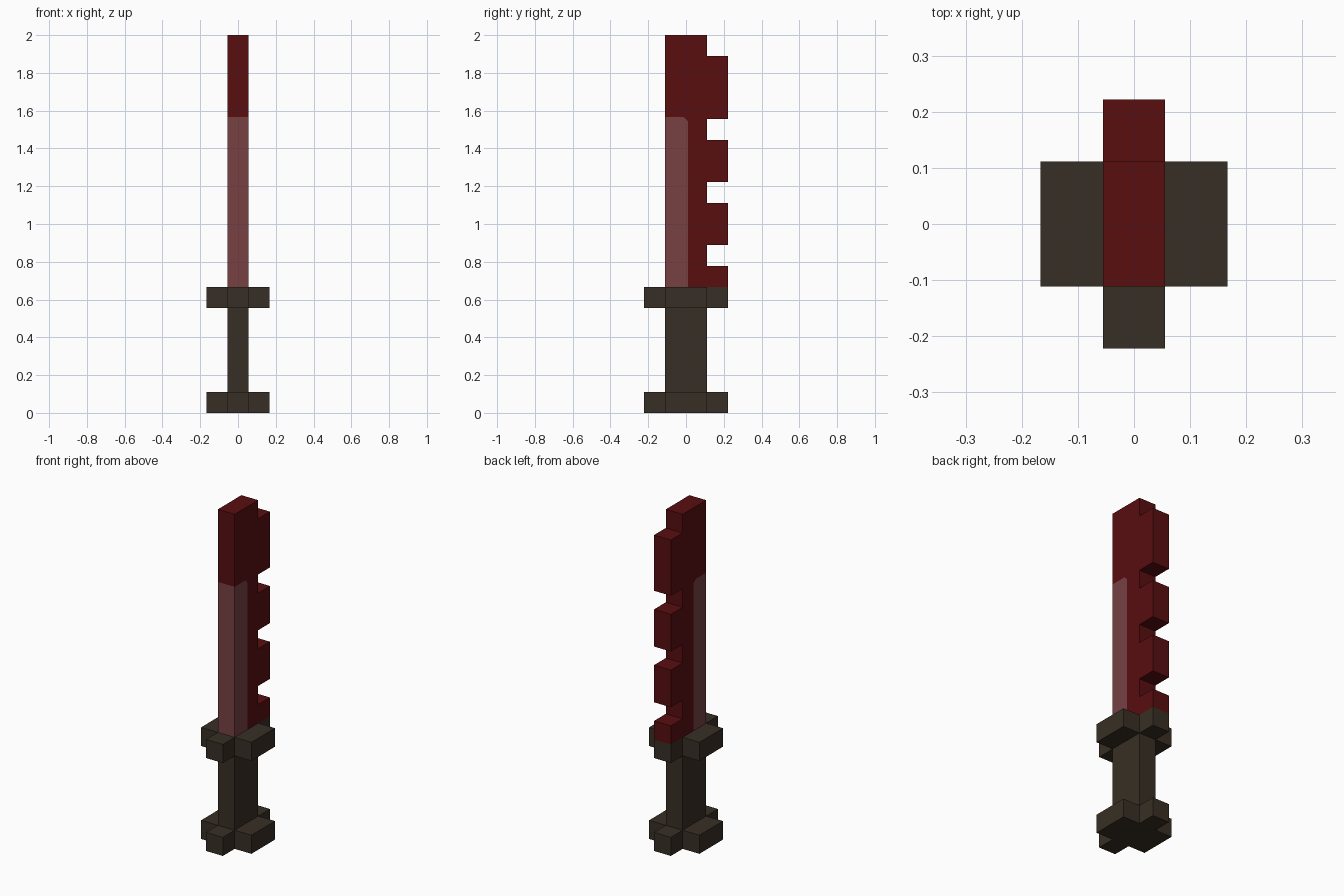
import bpy

cube = bpy.data.objects.get("Cube")
if cube:
    bpy.data.objects.remove(cube, do_unlink=True)

U = 1 / 9  # one block; the whole sword is 18 blocks tall


def material(name, rgb):
    m = bpy.data.materials.new(name)
    m.use_nodes = True
    m.diffuse_color = (*rgb, 1)
    bsdf = next(n for n in m.node_tree.nodes if n.type == 'BSDF_PRINCIPLED')
    bsdf.inputs["Base Color"].default_value = (*rgb, 1)
    return m


dark_red = material("dark red", (0.098, 0.0044, 0.0050))
pale_red = material("pale red", (0.185, 0.052, 0.055))
dark_brown = material("dark brown", (0.039, 0.028, 0.018))


def slab(name, points, faces, mats, thickness):
    """Flat profile thickened evenly on both sides; one material per face."""
    mesh = bpy.data.meshes.new(name)
    mesh.from_pydata(points, [], faces)
    for m in mats:
        mesh.materials.append(m)
    for i, p in enumerate(mesh.polygons):
        p.material_index = i
    ob = bpy.data.objects.new(name, mesh)
    bpy.context.collection.objects.link(ob)
    mod = ob.modifiers.new("thickness", 'SOLIDIFY')
    mod.thickness = thickness
    mod.offset = 0
    return ob


# Hilt: plus-shaped pommel and guard, with a rectangular grip between
quarter = [(1.5, 1), (0.5, 1), (0.5, 2)]
plus = (quarter
        + [(-x, y) for x, y in reversed(quarter)]
        + [(-x, -y) for x, y in quarter]
        + [(x, -y) for x, y in reversed(quarter)])
grip = [(0.5, -1), (0.5, 1), (-0.5, 1), (-0.5, -1)]

for name, outline, low, high in (("pommel", plus, 0, 1),
                                 ("grip", grip, 1, 5),
                                 ("guard", plus, 5, 6)):
    pts = [(x * U, y * U, 0) for x, y in outline]
    part = slab(name, pts, [list(range(len(pts)))], [dark_brown], (high - low) * U)
    part.location.z = (low + high) / 2 * U

# Blade: pale cutting edge (clipped corner) and a red toothed body sharing its border
pale = [(-1, 6), (0.09, 6), (0.09, 13.9), (-0.11, 14.1), (-1, 14.1)]
body = []
for low, high in ((6, 7), (8, 10), (11, 13), (14, 17)):
    tooth = [(1, low), (2, low), (2, high), (1, high)]
    body += tooth[1:] if low == 6 else tooth
body += [(1, 18), (-1, 18)]

n = len(pale)
faces = [list(range(n)), [4, 3, 2, 1] + list(range(n, n + len(body)))]
blade_points = [(0, y * U, z * U) for y, z in pale + body]
slab("blade", blade_points, faces, [pale_red, dark_red], U)
